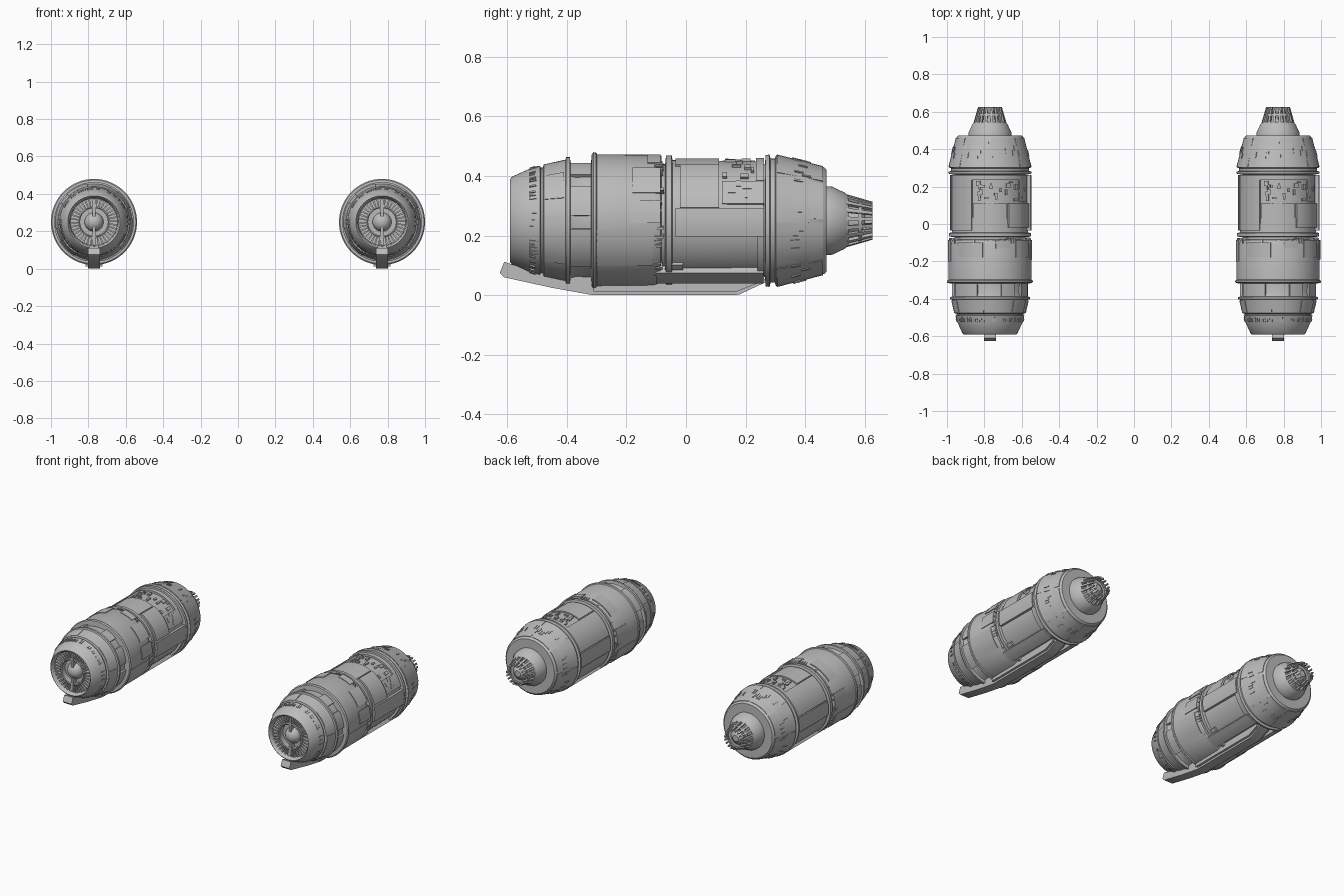
import bpy, bmesh, random
from math import sin, cos, radians, pi

random.seed(4)
if "Cube" in bpy.data.objects:
    bpy.data.objects.remove(bpy.data.objects["Cube"], do_unlink=True)

OFFSET, AXIS = 0.77, 0.25      # engine spacing and height of the engine axis

metal = bpy.data.materials.new("grey metal")
metal.use_nodes = True
grey = (0.5, 0.5, 0.5, 1)
metal.diffuse_color = grey
metal.node_tree.nodes["Principled BSDF"].inputs["Base Color"].default_value = grey


def polar(r, deg, y):
    a = radians(deg)
    return (r * cos(a), y, r * sin(a))


def finish(name, bm, angle=35):
    """Make the part once and place it on both engines."""
    bmesh.ops.recalc_face_normals(bm, faces=bm.faces)
    mesh = bpy.data.meshes.new(name)
    bm.to_mesh(mesh)
    bm.free()
    mesh.materials.append(metal)
    for side, x in (("left", OFFSET), ("right", -OFFSET)):
        ob = bpy.data.objects.new(side + "_" + name, mesh)
        ob.location = (x, 0, AXIS)
        bpy.context.collection.objects.link(ob)
    bpy.ops.object.select_all(action="DESELECT")
    ob.select_set(True)
    bpy.context.view_layer.objects.active = ob
    bpy.ops.object.shade_smooth_by_angle(angle=radians(angle))


def lathe(name, profile, sides=64):
    """Spin (y, radius) points about the engine axis."""
    bm = bmesh.new()
    rings = [[bm.verts.new(polar(r, 360 * i / sides, y)) for i in range(sides)]
             for y, r in profile]
    for a, b in zip(rings, rings[1:]):
        for i in range(sides):
            j = (i + 1) % sides
            bm.faces.new((a[i], a[j], b[j], b[i]))
    bm.faces.new(rings[0])
    bm.faces.new(rings[-1])
    finish(name, bm)


def add_plate(bm, y0, y1, a0, a1, r0, r1=None, thick=0.03):
    """Curved slab; outer radius runs from r0 at y0 to r1 at y1."""
    r1 = r1 or r0
    n = max(1, int(abs(a1 - a0) / 6))
    rows = []
    for i in range(n + 1):
        a = a0 + (a1 - a0) * i / n
        rows.append([bm.verts.new(polar(r, a, y)) for r, y in
                     ((r0, y0), (r1, y1), (r1 - thick, y1), (r0 - thick, y0))])
    for p, q in zip(rows, rows[1:]):
        for k in range(4):
            m = (k + 1) % 4
            bm.faces.new((p[k], p[m], q[m], q[k]))
    bm.faces.new(rows[0])
    bm.faces.new(rows[-1])


def plates(name, specs):
    bm = bmesh.new()
    for s in specs:
        add_plate(bm, *s)
    finish(name, bm)


def extrude_side(name, outline, half):
    """Side outline of (y, z) points pulled out to a width."""
    bm = bmesh.new()
    l, r = [[bm.verts.new((x, y, z - AXIS)) for y, z in outline]
            for x in (-half, half)]
    bm.faces.new(l)
    bm.faces.new(r)
    for i in range(len(outline)):
        j = (i + 1) % len(outline)
        bm.faces.new((l[i], l[j], r[j], r[i]))
    finish(name, bm)


# Hull, front to back, with a recessed intake
lathe("nose_cowl", [(-0.54, 0.05), (-0.54, 0.125), (-0.58, 0.132), (-0.59, 0.14),
                    (-0.583, 0.148), (-0.53, 0.172), (-0.49, 0.184), (-0.487, 0.178),
                    (-0.48, 0.178), (-0.477, 0.189), (-0.405, 0.204), (-0.402, 0.213),
                    (-0.39, 0.213), (-0.387, 0.195), (-0.37, 0.19), (-0.31, 0.192)])
lathe("main_drum", [(-0.32, 0.18), (-0.316, 0.224), (-0.31, 0.23), (-0.302, 0.228),
                    (-0.298, 0.223), (-0.11, 0.221), (-0.085, 0.213), (-0.082, 0.19),
                    (-0.07, 0.19), (-0.067, 0.219), (-0.048, 0.219), (-0.045, 0.203),
                    (0.26, 0.199)])
lathe("rear_cowl", [(0.25, 0.18), (0.265, 0.19), (0.267, 0.22), (0.28, 0.222),
                    (0.284, 0.208), (0.298, 0.208), (0.302, 0.22), (0.33, 0.215),
                    (0.4, 0.199), (0.465, 0.178), (0.472, 0.17), (0.472, 0.115),
                    (0.492, 0.114), (0.515, 0.102), (0.53, 0.096), (0.545, 0.084),
                    (0.545, 0.04)])

# Intake fan: radial vanes, centre ring, hub and vertical strut
bm = bmesh.new()
for i in range(36):
    add_plate(bm, -0.57, -0.53, i * 10, i * 10 + 4.5, 0.128, None, 0.048)
finish("intake_vanes", bm)
lathe("fan_ring", [(-0.53, 0.084), (-0.572, 0.084), (-0.575, 0.079),
                   (-0.572, 0.074), (-0.53, 0.074)], 40)
lathe("hub", [(-0.535 - 0.05 * sin(t * pi / 16), 0.001 + 0.05 * cos(t * pi / 16))
              for t in range(9)], 32)
extrude_side("intake_strut", [(-0.575, 0.13), (-0.53, 0.13), (-0.53, 0.37),
                              (-0.575, 0.37)], 0.008)

# Exhaust cone with converging blades
lathe("exhaust_core", [(0.53, 0.05), (0.58, 0.045), (0.6, 0.02)], 24)
plates("exhaust_blades", [(0.535, 0.625, i * 20, i * 20 + 9, 0.09, 0.064, 0.012)
                          for i in range(18)])
lathe("exhaust_hoop", [(0.578, 0.074), (0.59, 0.071), (0.59, 0.062), (0.578, 0.064),
                       (0.578, 0.074)], 36)

# Keel skid under the hull
extrude_side("keel", [(-0.625, 0.075), (-0.61, 0.112), (-0.55, 0.092), (-0.4, 0.09),
                      (0.24, 0.09), (0.27, 0.045), (0.18, 0.003), (0.16, 0),
                      (-0.31, 0), (-0.45, 0.025), (-0.61, 0.06)], 0.031)
extrude_side("keel_shoe", [(-0.31, 0.012), (0.17, 0.012), (0.24, 0.04), (0.24, 0.06),
                           (-0.31, 0.06)], 0.045)

# Curved armour panels round the middle
plates("body_panels", [
    (-0.02, 0.11, 12, 62, 0.214),
    (-0.035, 0.262, -14, 11, 0.222),
    (-0.035, 0.262, 118, 164, 0.212),
    (-0.035, 0.11, 64, 116, 0.209),
    (0.12, 0.262, 16, 40, 0.207),
    (0.235, 0.262, 40, 120, 0.211),
    (-0.035, 0.262, 166, 190, 0.214),
    (-0.035, 0.262, 192, 224, 0.209),
    (-0.1, 0.26, -72, -52, 0.222),
    (-0.1, 0.26, 232, 252, 0.222),
    (-0.07, -0.01, -50, -44, 0.215),
    (0.24, 0.262, -52, -14, 0.214),
])

# Raised patches on the drum and the nose neck
plates("drum_patches", [
    (-0.18, -0.085, 25, 52, 0.226), (-0.19, -0.085, -2, 18, 0.226),
    (-0.13, -0.085, 60, 82, 0.225), (-0.18, -0.1, 100, 140, 0.225),
    (-0.2, -0.085, 160, 185, 0.225), (-0.3, -0.11, -42, -8, 0.225),
    (-0.3, -0.11, 196, 226, 0.225),
])
plates("neck_blocks", [(-0.388, -0.318, a, a + w, 0.203) for a, w in
                       ((-50, 42), (5, 30), (50, 22), (110, 45), (175, 50))])
plates("nose_patches", [(-0.475, -0.41, a, a + w, 0.192, 0.207) for a, w in
                        ((-45, 50), (22, 30), (100, 34), (150, 40), (210, 30))])
plates("rear_panels", [(0.305, 0.46, a, a + 41, 0.2225, 0.183) for a in range(2, 360, 45)])

# Fine teeth and slots scattered round the seams
specs = []
for i in range(90):
    if random.random() < 0.7:
        specs.append((-0.525, -0.525 + random.uniform(0.015, 0.03), i * 4, i * 4 + 2,
                      0.178, 0.184))
    if random.random() < 0.4:
        specs.append((-0.105, -0.085 + random.uniform(0, 0.012), i * 4, i * 4 + 2.4,
                      0.223, 0.219))
    if random.random() < 0.5:
        y = random.uniform(0.35, 0.39)
        r = 0.2225 - (y - 0.305) * 0.255 + 0.004
        specs.append((y, y + 0.03, i * 4, i * 4 + 2, r, r - 0.008))
plates("seam_teeth", specs)
specs = []
for i in range(26):
    y, a = random.uniform(0.12, 0.22), random.uniform(20, 115)
    specs.append((y, y + random.uniform(0.008, 0.03), a, a + random.uniform(2, 7), 0.209))
plates("service_blocks", specs)
